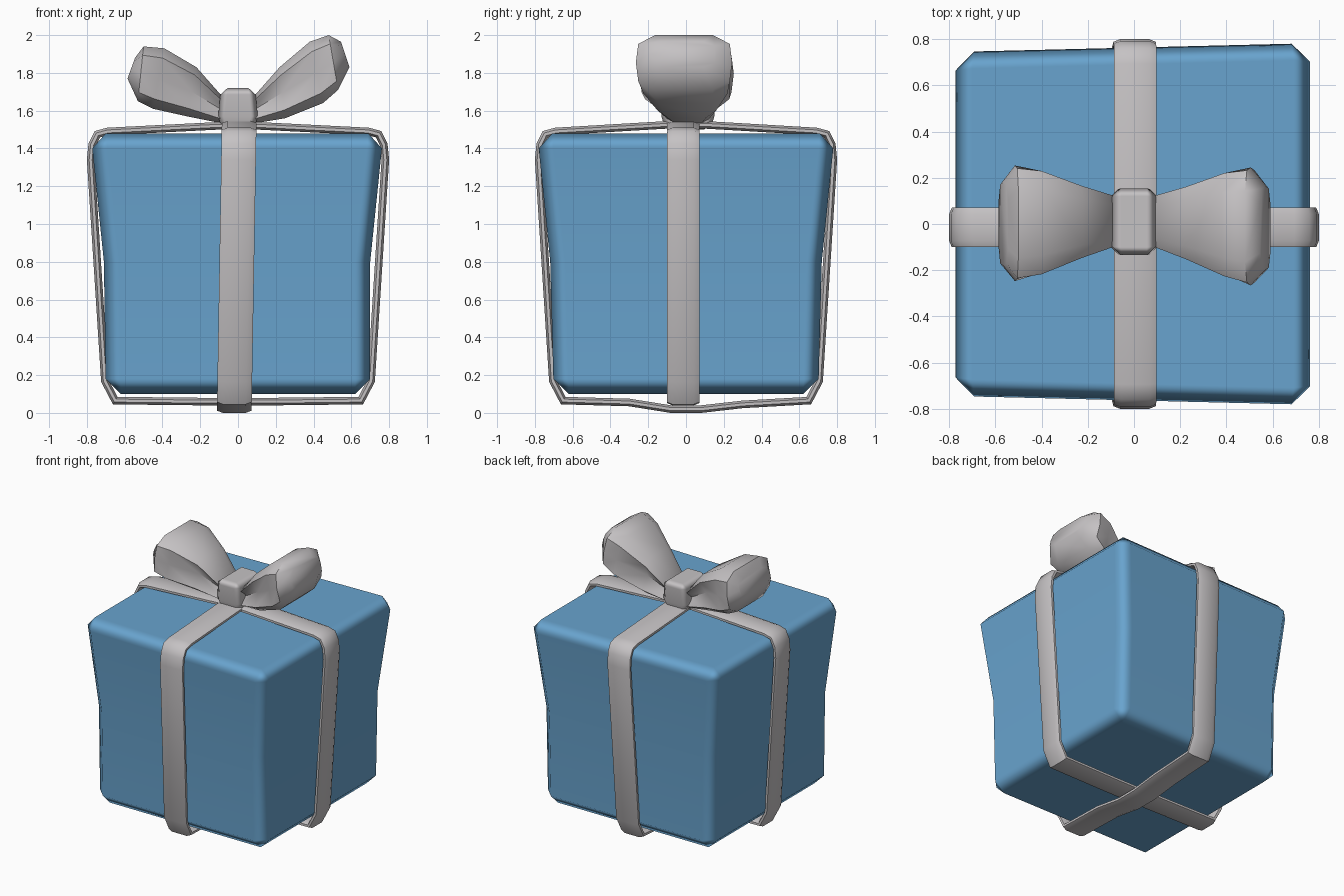
import bpy, bmesh, math
from mathutils import Vector

cube = bpy.data.objects.get("Cube")
if cube:
    bpy.data.objects.remove(cube)


def material(name, rgb):
    m = bpy.data.materials.new(name)
    m.use_nodes = True
    m.diffuse_color = (*rgb, 1)
    bsdf = m.node_tree.nodes["Principled BSDF"]
    bsdf.inputs["Base Color"].default_value = (*rgb, 1)
    bsdf.inputs["Roughness"].default_value = 0.6
    return m


BLUE = material("paper blue", (0.14, 0.37, 0.62))
GREY = material("ribbon grey", (0.56, 0.54, 0.55))


def loft(name, rings, mat, closed=False, bevel=0, angle=60):
    """Skin a list of equal-length rings; cap the ends unless closed."""
    bm = bmesh.new()
    vs = [[bm.verts.new(p) for p in ring] for ring in rings]
    n = len(vs[0])
    pairs = list(zip(vs, vs[1:])) + ([(vs[-1], vs[0])] if closed else [])
    for a, b in pairs:
        for i in range(n):
            j = (i + 1) % n
            bm.faces.new((a[i], a[j], b[j], b[i]))
    if not closed:
        bm.faces.new(vs[0])
        bm.faces.new(vs[-1])
    bmesh.ops.recalc_face_normals(bm, faces=bm.faces)
    me = bpy.data.meshes.new(name)
    bm.to_mesh(me)
    bm.free()
    me.materials.append(mat)
    ob = bpy.data.objects.new(name, me)
    bpy.context.collection.objects.link(ob)
    bpy.ops.object.select_all(action="DESELECT")
    ob.select_set(True)
    bpy.context.view_layer.objects.active = ob
    if bevel:
        bpy.ops.object.shade_smooth()
        mod = ob.modifiers.new("soft edges", "BEVEL")
        mod.width = bevel
        mod.segments = 1
        mod.limit_method = "ANGLE"
        mod.angle_limit = math.radians(35)
        mod.harden_normals = True
    else:
        bpy.ops.object.shade_smooth_by_angle(angle=math.radians(angle))
    return ob


# Box body: slightly crooked, flaring above the waist
def box_ring(z, left, right, front, back, skew):
    return [(left, -front + skew, z), (right, -front - skew, z),
            (right, back + skew, z), (left, back - skew, z)]


loft("gift_box", [box_ring(0.10, -0.70, 0.70, 0.70, 0.70, 0.0),
                  box_ring(0.80, -0.71, 0.70, 0.71, 0.71, 0.01),
                  box_ring(1.48, -0.78, 0.77, 0.77, 0.77, 0.02)],
     BLUE, bevel=0.08)


# Ribbon bands: a flat chamfered section swept round a closed path
def band(name, path, place, half=0.09, thick=0.02):
    inner = half - 0.03
    section = [(-half, -0.008), (-inner, -thick), (inner, -thick), (half, -0.008),
               (half, 0.008), (inner, thick), (-inner, thick), (-half, 0.008)]
    pts = [Vector(p) for p in path]
    rings = []
    for i, p in enumerate(pts):
        d1 = (p - pts[i - 1]).normalized()
        d2 = (pts[(i + 1) % len(pts)] - p).normalized()
        t = (d1 + d2).normalized()
        normal = Vector((t.y, -t.x)) / max(t.dot(d1), 0.7)
        rings.append([place(p + normal * o, w) for w, o in section])
    return loft(name, rings, GREY, closed=True, angle=50)


def band_path(base, crown):
    side = [(0.65, 0.065), (0.705, 0.17), (0.78, 1.34),
            (0.772, 1.42), (0.745, 1.475), (0.69, 1.49)]
    return base + side + crown + [(-u, z) for u, z in reversed(side)]


band("side_ribbon", band_path([(-0.2, 0.06), (0.2, 0.06)], [(0.1, 1.52), (-0.1, 1.52)]),
     lambda p, w: (p.x, w * 0.95 - 0.015, p.y))
band("front_ribbon", band_path([(-0.3, 0.055), (-0.08, 0.02), (0.08, 0.02), (0.3, 0.045)],
                               [(0.1, 1.525), (-0.1, 1.525)]),
     lambda p, w: (w * 1.02 - 0.02 + 0.017 * p.y, p.x, p.y))

# Knot
loft("bow_knot", [[(x * a, 0.01 + y * b, z) for x, y in ((-1, -1), (1, -1), (1, 1), (-1, 1))]
                  for z, a, b in ((1.50, 0.085, 0.12), (1.57, 0.105, 0.14), (1.72, 0.09, 0.145))],
     GREY, bevel=0.035)


# Bow loops: pillow sections, pinched along the sides near the knot
def bow_loop(name, stations, y_shift):
    rings = []
    for k, (tx, tz, bx, bz, hy, pinch) in enumerate(stations):
        half = [(0.0, 0.6), (0.16, 0.95), (0.5, pinch), (0.84, 0.95), (1.0, 0.6)]
        outline = half + [(v, -y) for v, y in reversed(half)]
        cy = 0.012 + (y_shift - 0.012) * k / (len(stations) - 1)
        rings.append([(tx + (bx - tx) * v, cy + y * hy, tz + (bz - tz) * v)
                      for v, y in outline])
    return loft(name, rings, GREY, angle=50)


bow_loop("left_bow_loop", [(0.07, 1.66, 0.07, 1.53, 0.11, 0.5),
                           (0.22, 1.83, 0.25, 1.56, 0.165, 0.65),
                           (0.38, 1.965, 0.45, 1.64, 0.235, 0.95),
                           (0.48, 2.0, 0.53, 1.71, 0.255, 1.0),
                           (0.545, 1.965, 0.59, 1.83, 0.18, 1.0)], -0.018)
bow_loop("right_bow_loop", [(-0.07, 1.66, -0.07, 1.53, 0.11, 0.5),
                            (-0.22, 1.83, -0.27, 1.57, 0.165, 0.65),
                            (-0.39, 1.93, -0.45, 1.61, 0.235, 0.95),
                            (-0.50, 1.94, -0.53, 1.65, 0.25, 1.0),
                            (-0.545, 1.88, -0.585, 1.77, 0.18, 1.0)], 0.0)
